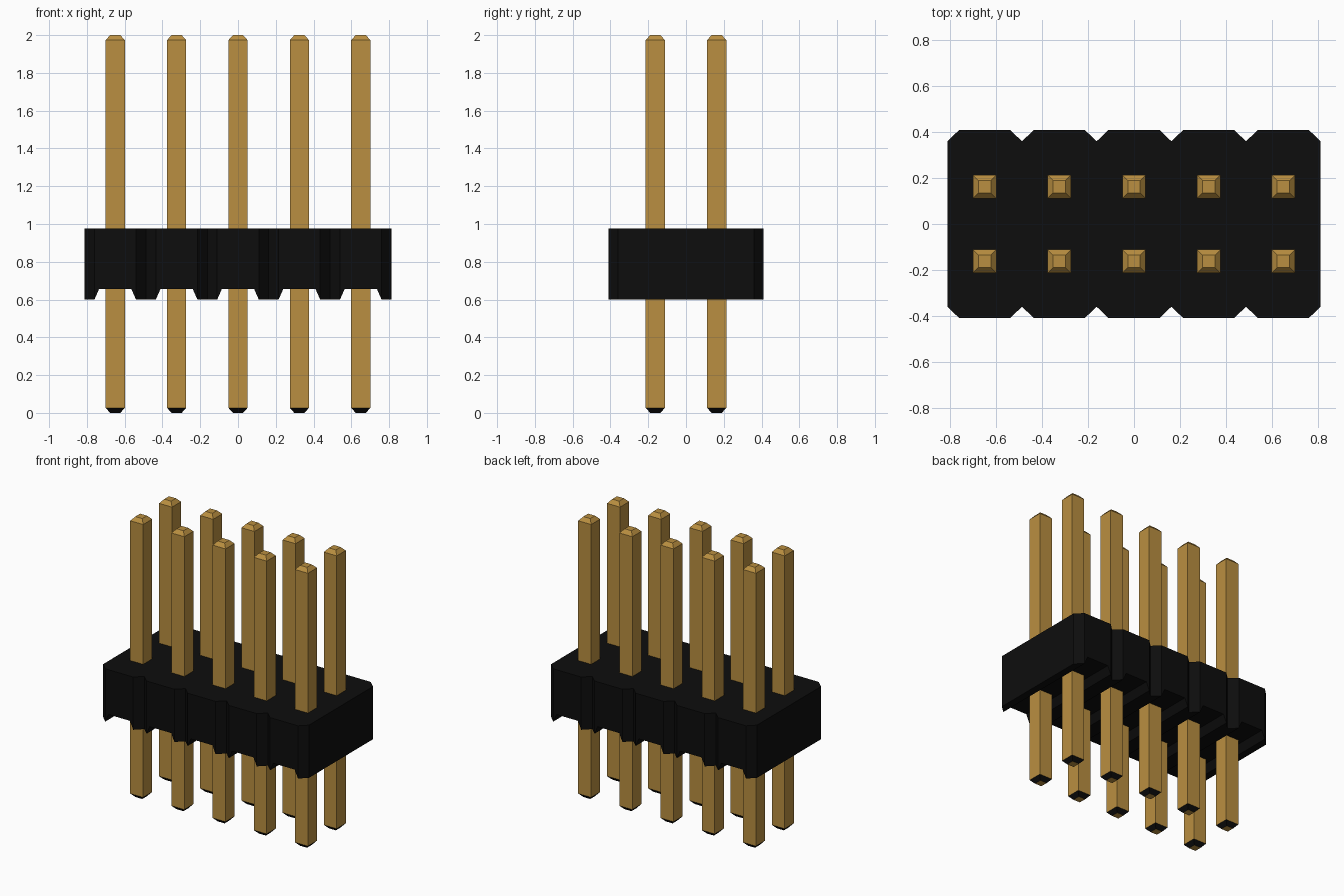
import bpy
import bmesh

if "Cube" in bpy.data.objects:
    bpy.data.objects.remove(bpy.data.objects["Cube"])

PITCH = 0.325


def material(name, rgb):
    m = bpy.data.materials.new(name)
    m.diffuse_color = (*rgb, 1)
    m.use_nodes = True
    m.node_tree.nodes["Principled BSDF"].inputs["Base Color"].default_value = m.diffuse_color
    return m


GOLD = material("pin gold", (0.49, 0.275, 0.052))
BLACK = material("housing black", (0.004, 0.004, 0.004))


def loft(name, rings, mats, rule=None):
    """Skin a row of four-point rings into a closed solid."""
    bm = bmesh.new()
    rows = [[bm.verts.new(p) for p in ring] for ring in rings]
    for a, b in zip(rows, rows[1:]):
        for i in range(4):
            j = (i + 1) % 4
            bm.faces.new((a[i], a[j], b[j], b[i]))
    bm.faces.new(rows[0][::-1])
    bm.faces.new(rows[-1])
    bmesh.ops.recalc_face_normals(bm, faces=bm.faces)
    if rule:
        for f in bm.faces:
            f.material_index = rule(f)
    mesh = bpy.data.meshes.new(name)
    bm.to_mesh(mesh)
    bm.free()
    for m in mats:
        mesh.materials.append(m)
    obj = bpy.data.objects.new(name, mesh)
    bpy.context.collection.objects.link(obj)
    return obj


# Housing: cross-sections along x give chamfered cells and underside channels
def section(x, y, low):
    return [(x, -y, low), (x, y, low), (x, y, 0.976), (x, -y, 0.976)]


sections = [section(-2.5 * PITCH, 0.36, 0.6)]
for c in range(-2, 3):
    for dx, y, low in ((-0.11, 0.41, 0.6), (-0.085, 0.41, 0.657),
                       (0.085, 0.41, 0.657), (0.11, 0.41, 0.6),
                       (PITCH / 2, 0.36, 0.6)):
        sections.append(section(c * PITCH + dx, y, low))
loft("housing", sections, [BLACK])


# Pins: square shafts with tapered ends, black on the lower taper
def square(cx, cy, r, z):
    return [(cx - r, cy - r, z), (cx + r, cy - r, z),
            (cx + r, cy + r, z), (cx - r, cy + r, z)]


def lower_taper(f):
    return int(f.calc_center_median().z < 0.03 and f.normal.z > -0.99)


for c in range(-2, 3):
    for side in (-0.5, 0.5):
        x, y = c * PITCH, side * PITCH
        loft("pin", [square(x, y, r, z) for r, z in
                     ((0.027, 0), (0.051, 0.027), (0.051, 1.973), (0.027, 2))],
             [GOLD, BLACK], lower_taper)
